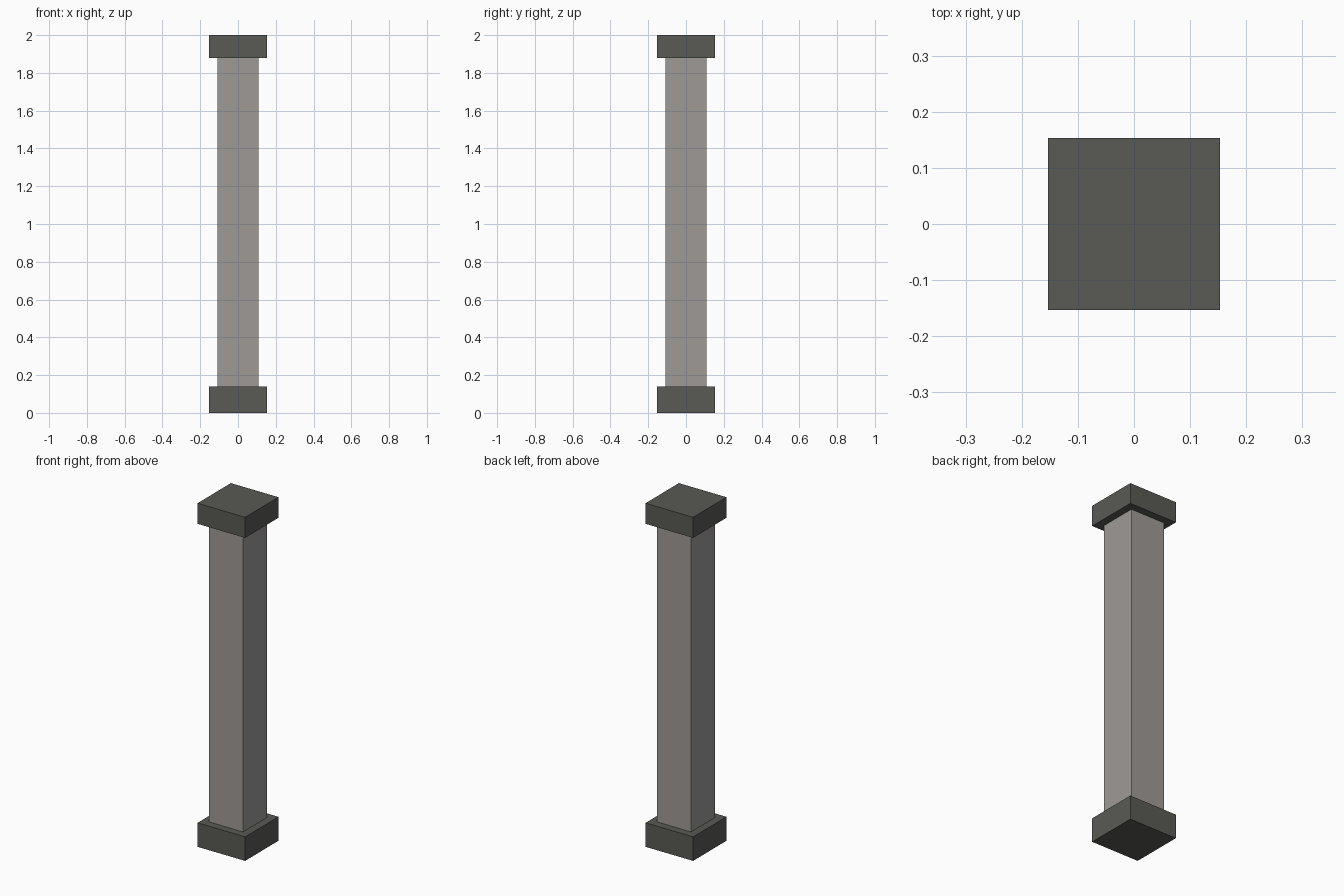
import bpy

if "Cube" in bpy.data.objects:
    bpy.data.objects.remove(bpy.data.objects["Cube"])


def material(name, rgb):
    m = bpy.data.materials.new(name)
    m.diffuse_color = (*rgb, 1.0)
    m.use_nodes = True
    m.node_tree.nodes["Principled BSDF"].inputs["Base Color"].default_value = m.diffuse_color
    return m


def block(name, half, z0, z1, mat):
    bpy.ops.mesh.primitive_cube_add(size=1, location=(0, 0, (z0 + z1) / 2))
    ob = bpy.context.object
    ob.name = name
    ob.scale = (half * 2, half * 2, z1 - z0)
    bpy.ops.object.transform_apply(location=False, rotation=False, scale=True)
    ob.data.materials.append(mat)
    return ob


dark_stone = material("dark_stone", (0.100, 0.102, 0.089))
light_stone = material("light_stone", (0.347, 0.323, 0.305))

# Plinth, square shaft and cap
block("base", 0.153, 0.0, 0.14, dark_stone)
block("shaft", 0.109, 0.14, 1.88, light_stone)
block("cap", 0.153, 1.88, 2.0, dark_stone)
